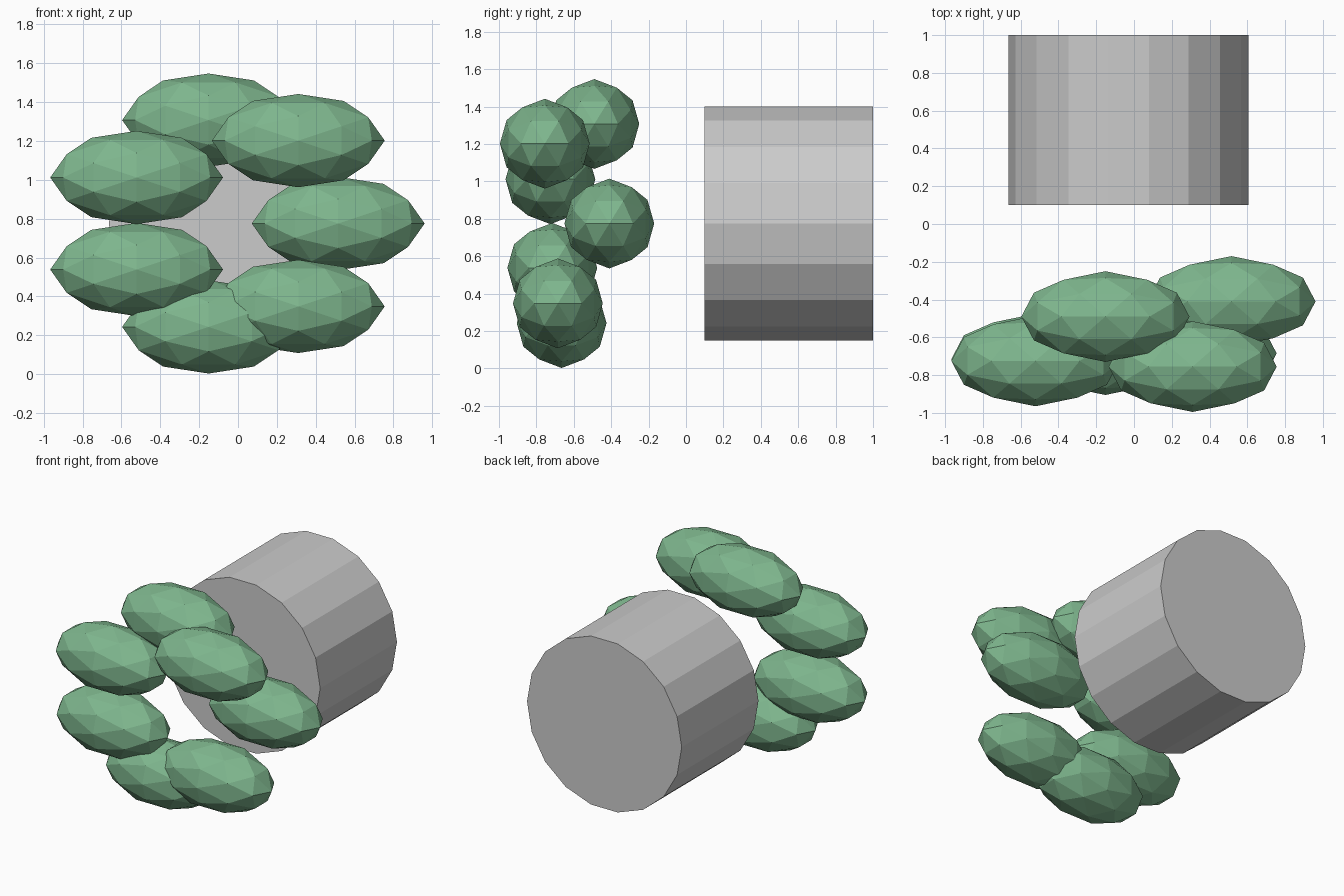
import bpy, bmesh
from math import sin, cos, pi, radians
from mathutils import Vector, Matrix
from itertools import product

if "Cube" in bpy.data.objects:
    bpy.data.objects.remove(bpy.data.objects["Cube"])

CX, CZ = -0.03, 0.775

green = bpy.data.materials.new("leaf_green")
green.diffuse_color = (0.21, 0.47, 0.27, 1)
green.use_nodes = True
green.node_tree.nodes["Principled BSDF"].inputs["Base Color"].default_value = green.diffuse_color


def add_object(name, bm, loc, mat=None):
    bmesh.ops.recalc_face_normals(bm, faces=bm.faces)
    mesh = bpy.data.meshes.new(name)
    bm.to_mesh(mesh)
    bm.free()
    obj = bpy.data.objects.new(name, mesh)
    obj.location = loc
    if mat:
        mesh.materials.append(mat)
    bpy.context.collection.objects.link(obj)
    return obj


# 80-face ball with a corner on every axis, stretched along x
def faceted_ball(radii):
    t = (1 + 5 ** 0.5) / 2
    ico = []
    for a, b in product((-1, 1), repeat=2):
        ico += [Vector(v).normalized() for v in ((a, 0, b * t), (0, a * t, b), (a * t, b, 0))]
    points = list(ico)
    for i, p in enumerate(ico):
        points += [(p + q).normalized() for q in ico[i + 1:] if (p - q).length < 1.1]
    bm = bmesh.new()
    for p in points:
        bm.verts.new(p)
    bmesh.ops.convex_hull(bm, input=bm.verts)
    bmesh.ops.scale(bm, vec=radii, verts=bm.verts)
    return bm


# Trunk: 18-sided cylinder lying along y, with a corner on +x
bm = bmesh.new()
ring = [bm.verts.new((0.635 * cos(2 * pi * i / 18), -0.45, 0.635 * sin(2 * pi * i / 18)))
        for i in range(18)]
base = bm.faces.new(ring)
ext = bmesh.ops.extrude_face_region(bm, geom=[base], use_keep_orig=True)
bmesh.ops.translate(bm, vec=(0, 0.9, 0),
                    verts=[v for v in ext["geom"] if isinstance(v, bmesh.types.BMVert)])
add_object("trunk", bm, (CX, 0.55, CZ))

# Foliage: seven clumps in a ring, each at its own depth
depths = [-0.41, -0.755, -0.49, -0.725, -0.715, -0.665, -0.685]
for i, y in enumerate(depths):
    a = 2 * pi * i / 7
    add_object(f"leaf_clump_{i + 1}", faceted_ball((0.445, 0.24, 0.24)),
               (CX + 0.546 * cos(a), y, CZ + 0.546 * sin(a)), green)
